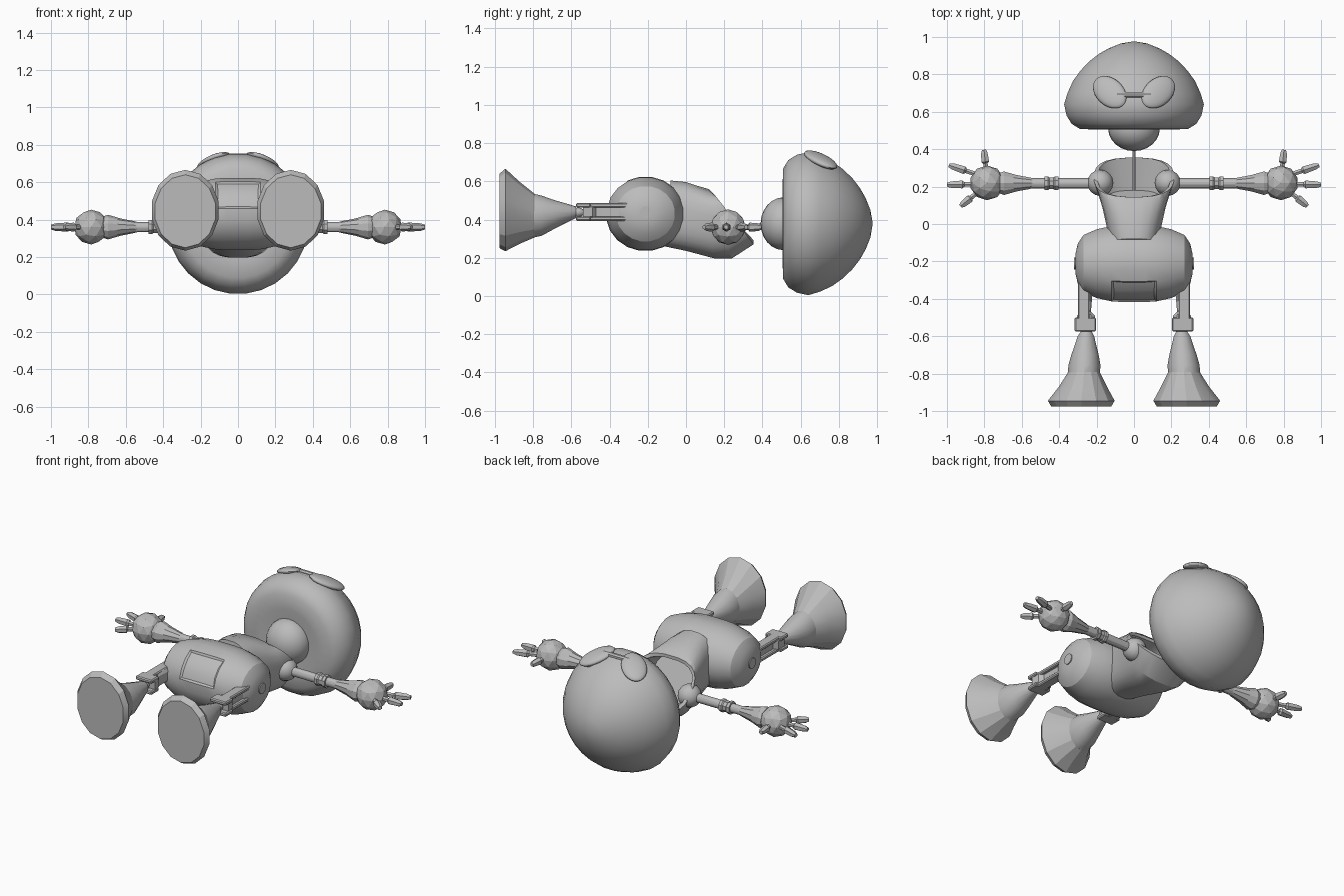
import bpy, bmesh, math
from mathutils import Vector, Matrix

if "Cube" in bpy.data.objects:
    bpy.data.objects.remove(bpy.data.objects["Cube"])

grey = bpy.data.materials.new("plain grey")
grey.diffuse_color = (0.5, 0.5, 0.5, 1)
grey.use_nodes = True
grey.node_tree.nodes["Principled BSDF"].inputs["Base Color"].default_value = grey.diffuse_color


def finish(name, bm, angle=30):
    bmesh.ops.remove_doubles(bm, verts=bm.verts, dist=0.0005)
    bmesh.ops.recalc_face_normals(bm, faces=bm.faces)
    me = bpy.data.meshes.new(name)
    bm.to_mesh(me)
    bm.free()
    ob = bpy.data.objects.new(name, me)
    bpy.context.collection.objects.link(ob)
    me.materials.append(grey)
    bpy.ops.object.select_all(action='DESELECT')
    ob.select_set(True)
    bpy.context.view_layer.objects.active = ob
    bpy.ops.object.shade_smooth_by_angle(angle=math.radians(angle))
    return ob


def loft(name, rings, n=16, axis='y', power=1.0, angle=30, matrix=None, tweak=None):
    """Rings are (t, cu, cv, hu, hv[, shear]); t runs along the axis."""
    bm = bmesh.new()
    loops = []
    for ring in rings:
        t, cu, cv, hu, hv = ring[:5]
        shear = ring[5] if len(ring) > 5 else 0
        loop = []
        for i in range(n):
            a = 2 * math.pi * (i + 0.5) / n
            c, s = math.cos(a), math.sin(a)
            c = math.copysign(abs(c) ** power, c)
            s = math.copysign(abs(s) ** power, s)
            u, v, w = cu + hu * c, cv + hv * s, t + shear * s
            loop.append(bm.verts.new((u, w, v) if axis == 'y' else (w, u, v)))
        loops.append(loop)
    for a, b in zip(loops, loops[1:]):
        for i in range(n):
            j = (i + 1) % n
            bm.faces.new((a[i], a[j], b[j], b[i]))
    bm.faces.new(loops[0])
    bm.faces.new(loops[-1])
    if tweak:
        bmesh.ops.remove_doubles(bm, verts=bm.verts, dist=0.0005)
        bmesh.ops.recalc_face_normals(bm, faces=bm.faces)
        tweak(bm)
    if matrix:
        bm.transform(matrix)
    return finish(name, bm, angle)


def rod(name, p, q, profile, n=8, angle=30):
    """Turned part from p to q; profile is (fraction, radius)."""
    p, q = Vector(p), Vector(q)
    d = q - p
    m = Matrix.Translation(p) @ d.to_track_quat('X', 'Z').to_matrix().to_4x4()
    return loft(name, [(f * d.length, 0, 0, r, r) for f, r in profile], n, 'x',
                angle=angle, matrix=m)


def ball(name, centre, size, seg=20, rot=None, ico=False, angle=30):
    bm = bmesh.new()
    if ico:
        bmesh.ops.create_icosphere(bm, subdivisions=2, radius=1)
    else:
        bmesh.ops.create_uvsphere(bm, u_segments=seg, v_segments=seg // 2, radius=1)
    m = Matrix.Translation(centre)
    if rot:
        m = m @ rot
    bm.transform(m @ Matrix.Diagonal((*size, 1)))
    return finish(name, bm, angle)


def box(name, lo, hi, bevel=0.006):
    bm = bmesh.new()
    bmesh.ops.create_cube(bm, size=1)
    lo, hi = Vector(lo), Vector(hi)
    bm.transform(Matrix.Translation((lo + hi) / 2) @ Matrix.Diagonal((*(hi - lo), 1)))
    bmesh.ops.bevel(bm, geom=bm.edges[:], offset=bevel, segments=1, affect='EDGES')
    return finish(name, bm, 20)


# Domed head, turned around the y axis
HZ = 0.378
head_profile = [(0.515, 0), (0.512, 0.13), (0.505, 0.2), (0.508, 0.29), (0.535, 0.335),
                (0.58, 0.363), (0.64, 0.376), (0.70, 0.358), (0.765, 0.328), (0.82, 0.288),
                (0.87, 0.24), (0.91, 0.188), (0.94, 0.135), (0.965, 0.072), (0.977, 0)]
loft("head", [(y, 0, HZ, r, r) for y, r in head_profile], 28, angle=50)
ball("chin_cup", (0, 0.51, HZ), (0.138, 0.12, 0.138), 24, angle=50)
rod("neck_rod", (0, 0.18, 0.34), (0, 0.42, HZ), [(0, 0.008), (1, 0.008)], 6)

# Goggle eyes on the upward facing side of the head
rod("goggle_bridge", (-0.09, 0.69, 0.738), (0.09, 0.69, 0.738),
    [(0, 0.016), (0.5, 0.016), (1, 0.016)], 8)
for s in (-1, 1):
    turn = Vector((s * 0.28, 0.33, 1)).to_track_quat('Z', 'Y').to_matrix().to_4x4()
    turn = turn @ Matrix.Rotation(math.radians(-6 * s), 4, 'Z')
    ball("goggle", (s * 0.13, 0.705, 0.712), (0.073, 0.11, 0.026), 24, turn, angle=50)
    for name, rx, ry, lift in (("eye_ring", 0.046, 0.062, 0.024), ("pupil", 0.024, 0.036, 0.032)):
        top = lift + 0.006
        m = Matrix.Translation((s * 0.132, 0.728, 0.705)) @ turn
        m = m @ Matrix.Rotation(math.radians(90), 4, 'X')
        loft(name, [(0, 0, 0, rx, ry), (-lift, 0, 0, rx, ry),
                    (-top, 0, 0, rx * 0.85, ry * 0.85), (-lift, 0, 0, rx * 0.75, ry * 0.75)],
             20, matrix=m @ Matrix.Diagonal((1, -1, -1, 1)) @ Matrix.Rotation(math.pi, 4, 'X'))

# Chest shell with a sloping open collar
chest = [(-0.10, 0.13, 0.26, 0.605, 0.02), (0.00, 0.15, 0.235, 0.597, 0.0),
         (0.10, 0.17, 0.195, 0.58, -0.05), (0.18, 0.195, 0.195, 0.56, -0.06),
         (0.25, 0.215, 0.27, 0.535, -0.105), (0.25, 0.195, 0.29, 0.515, -0.105),
         (0.12, 0.15, 0.26, 0.50, -0.06)]
loft("chest", [(y, 0, (a + b) / 2, w, (b - a) / 2, k) for y, w, a, b, k in chest],
     24, power=0.75)


# Hip barrel, turned around the x axis, with a sunken front panel
def panel(bm):
    picked = []
    for f in bm.faces:
        c = f.calc_center_median()
        if abs(c.x) < 0.14 and c.y < -0.33 and c.z > 0.45:
            picked.append(f)
    if picked:
        bmesh.ops.inset_region(bm, faces=picked, thickness=0.012, depth=-0.008)


half = [(0.06, 0.208), (0.12, 0.204), (0.20, 0.186), (0.27, 0.155), (0.30, 0.11), (0.314, 0.05)]
prof = [(-x, r) for x, r in reversed(half)] + half
loft("hips", [(x, -0.212, 0.43, r, r * 0.94) for x, r in prof], 20, 'x', tweak=panel)

for s in (-1, 1):
    # Hip pivot, thigh bracket and knee cuff
    rod("hip_pivot", (s * 0.29, -0.21, 0.437), (s * 0.32, -0.21, 0.437),
        [(0, 0.033), (1, 0.033)], 14)
    loft("thigh", [(-0.25, s * 0.255, 0.44, 0.035, 0.045), (-0.36, s * 0.25, 0.44, 0.03, 0.045),
                   (-0.47, s * 0.255, 0.44, 0.026, 0.042), (-0.49, s * 0.257, 0.44, 0.05, 0.045),
                   (-0.54, s * 0.258, 0.44, 0.056, 0.047)], 8, power=0.6)
    for z in (0.405, 0.475):
        box("thigh_fork", (s * 0.26 - 0.057, -0.575, z - 0.012),
            (s * 0.26 + 0.057, -0.50, z + 0.012))
        box("thigh_rail", (s * 0.268 - 0.032, -0.52, z - 0.012),
            (s * 0.268 + 0.032, -0.30, z + 0.012))
    ball("knee_joint", (s * 0.258, -0.565, 0.438), (0.025, 0.035, 0.025), 12)

    # Flared lower leg and foot
    loft("lower_leg", [(-0.575, s * 0.255, 0.438, 0.03, 0.03),
                       (-0.60, s * 0.257, 0.436, 0.045, 0.04),
                       (-0.70, s * 0.262, 0.425, 0.075, 0.08),
                       (-0.755, s * 0.265, 0.42, 0.088, 0.105),
                       (-0.80, s * 0.268, 0.42, 0.088, 0.115)], 14)
    loft("foot", [(-0.79, s * 0.267, 0.42, 0.086, 0.113), (-0.87, s * 0.273, 0.435, 0.132, 0.162),
                  (-0.945, s * 0.282, 0.45, 0.183, 0.216),
                  (-0.975, s * 0.282, 0.445, 0.165, 0.195)], 14, angle=20)

    # Arm held straight out sideways
    ball("shoulder", (s * 0.18, 0.22, 0.36), (0.07, 0.07, 0.07), 16)
    rod("upper_arm", (s * 0.17, 0.218, 0.36), (s * 0.58, 0.218, 0.36),
        [(0, 0.028), (1, 0.028)], 12)
    rod("elbow_cuff", (s * 0.405, 0.218, 0.36), (s * 0.478, 0.218, 0.36),
        [(0, 0.04), (0.25, 0.04), (0.35, 0.034), (0.65, 0.034), (0.75, 0.04), (1, 0.04)], 8)
    rod("forearm", (s * 0.535, 0.218, 0.36), (s * 0.74, 0.218, 0.36),
        [(0, 0.026), (0.1, 0.032), (0.45, 0.046), (0.78, 0.066), (1, 0.05)], 10, 20)

    # Faceted hand with four fingers
    ball("hand", (s * 0.785, 0.22, 0.36), (0.093, 0.093, 0.093), ico=True, angle=10)
    for base, tip in (((0.84, 0.265), (0.99, 0.315)), ((0.79, 0.28), (0.802, 0.397)),
                      ((0.85, 0.213), (1.0, 0.21)), ((0.835, 0.17), (0.928, 0.095))):
        rod("finger", (s * base[0], base[1], 0.36), (s * tip[0], tip[1], 0.36),
            [(0, 0.014), (0.38, 0.014), (0.45, 0.024), (0.85, 0.02), (1, 0.012)], 6, 20)
